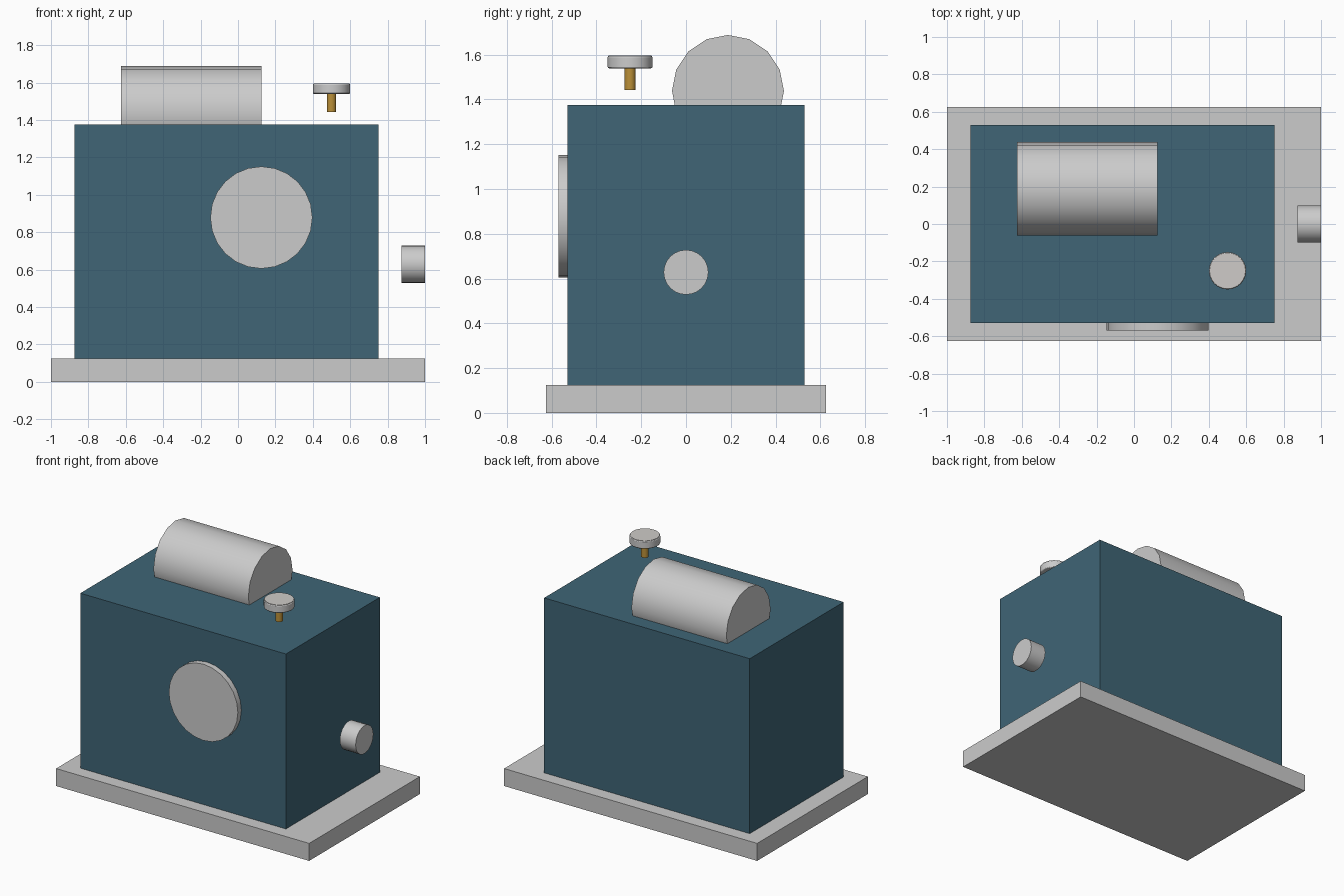
import bpy, math

if "Cube" in bpy.data.objects:
    bpy.data.objects.remove(bpy.data.objects["Cube"])


def material(name, rgb):
    m = bpy.data.materials.new(name)
    m.diffuse_color = (*rgb, 1)
    m.use_nodes = True
    m.node_tree.nodes["Principled BSDF"].inputs["Base Color"].default_value = m.diffuse_color
    return m


teal = material("teal_paint", (0.05, 0.13, 0.18))
brass = material("brass", (0.5, 0.28, 0.04))
pale = material("pale_metal", (0.62, 0.6, 0.58))


def box(name, x, y, z, mat=None):
    bpy.ops.mesh.primitive_cube_add(
        size=1, location=(sum(x) / 2, sum(y) / 2, sum(z) / 2))
    o = bpy.context.object
    o.name = name
    o.scale = (x[1] - x[0], y[1] - y[0], z[1] - z[0])
    bpy.ops.object.transform_apply(location=False, rotation=False)
    if mat:
        o.data.materials.append(mat)
    return o


def cylinder(name, centre, radius, length, sides, axis="Z", mat=None):
    rot = {"X": (0, math.pi / 2, 0), "Y": (math.pi / 2, 0, 0), "Z": (0, 0, 0)}[axis]
    bpy.ops.mesh.primitive_cylinder_add(
        vertices=sides, radius=radius, depth=length, location=centre, rotation=rot)
    o = bpy.context.object
    o.name = name
    if mat:
        o.data.materials.append(mat)
    bpy.ops.object.shade_smooth_by_angle(angle=math.radians(35))
    return o


# Base plate and main housing
box("base_plate", (-1, 1), (-0.625, 0.625), (0, 0.125))
box("housing", (-0.875, 0.75), (-0.53, 0.53), (0.125, 1.375), teal)

# Drum half sunk into the top
cylinder("top_drum", (-0.25, 0.1875, 1.4375), 0.25, 0.75, 16, "X")

# Round cover on the front
cylinder("front_cover", (0.125, -0.5325, 0.878), 0.273, 0.075, 24, "Y")

# Short shaft end off the right side
cylinder("side_shaft", (0.9375, 0, 0.628), 0.1, 0.125, 24, "X")

# Adjusting knob: brass stem, bevelled head with a pale top face
cylinder("knob_stem", (0.5, -0.25, 1.491), 0.025, 0.1, 16, "Z", brass)
head = cylinder("knob_head", (0.5, -0.25, 1.5665), 0.1, 0.055, 24)
bevel = head.modifiers.new("edge_bevel", "BEVEL")
bevel.width = 0.006
bevel.segments = 2
cylinder("knob_top", (0.5, -0.25, 1.5935), 0.0955, 0.005, 24, "Z", pale)
